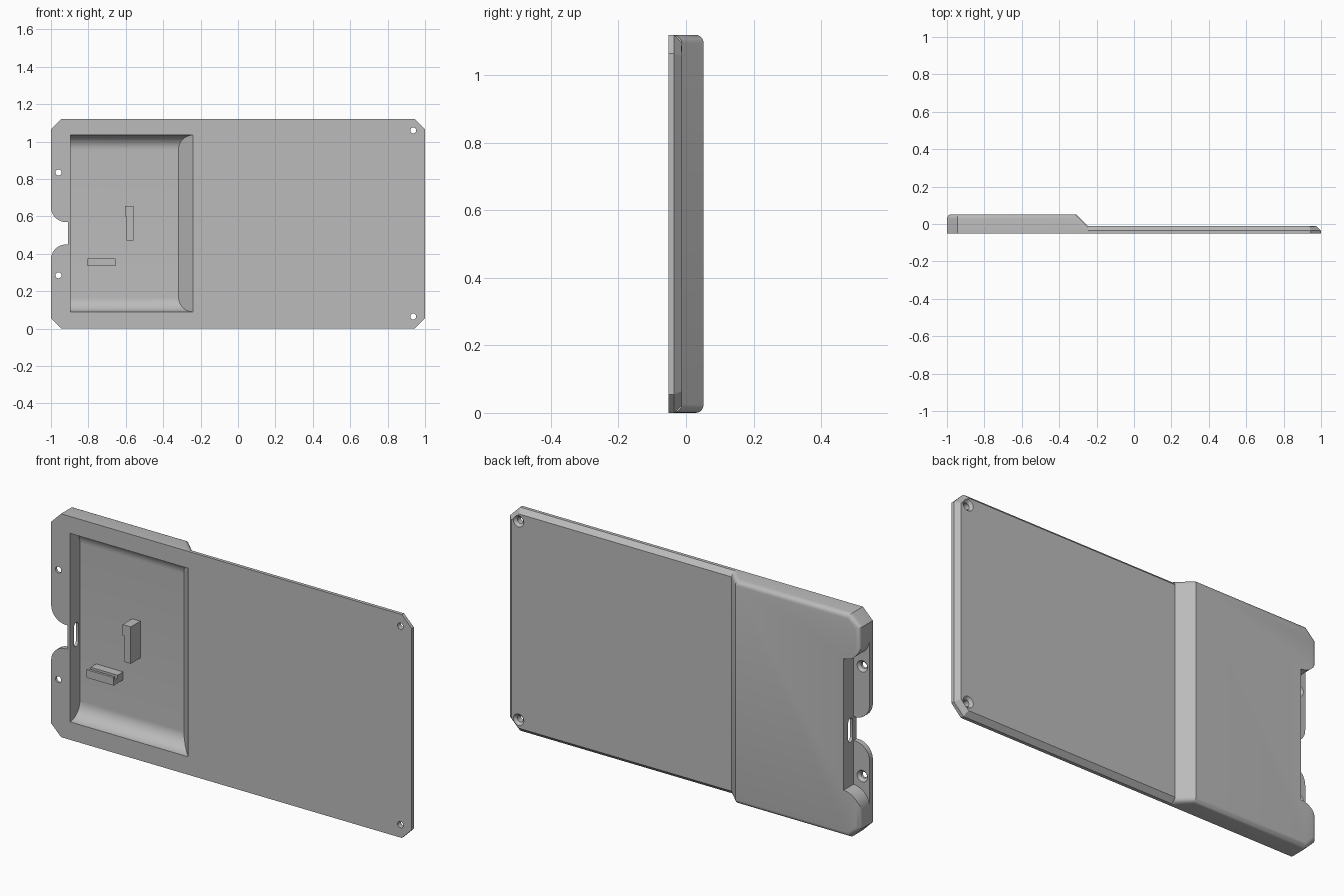
import bpy, bmesh, math
from mathutils import Matrix

if "Cube" in bpy.data.objects:
    bpy.data.objects.remove(bpy.data.objects["Cube"])

H = 1.12          # height
F, B = -0.052, 0.052   # front and back planes
THIN = -0.012     # back of thin plate
FLOOR = 0.026     # pocket floor
EAR = -0.026      # back of screw ears

grey = bpy.data.materials.new("grey plastic")
grey.diffuse_color = (0.5, 0.5, 0.5, 1)
grey.use_nodes = True
grey.node_tree.nodes["Principled BSDF"].inputs["Base Color"].default_value = grey.diffuse_color


def finish(name, bm):
    bmesh.ops.recalc_face_normals(bm, faces=bm.faces)
    me = bpy.data.meshes.new(name)
    bm.to_mesh(me)
    bm.free()
    me.materials.append(grey)
    ob = bpy.data.objects.new(name, me)
    bpy.context.collection.objects.link(ob)
    return ob


def prism_bm(pts, axis, lo, hi):
    """Extrude a 2D outline along an axis."""
    place = {"x": lambda a, b, c: (c, a, b),
             "y": lambda a, b, c: (a, c, b),
             "z": lambda a, b, c: (a, b, c)}[axis]
    bm = bmesh.new()
    rings = [[bm.verts.new(place(a, b, c)) for a, b in pts] for c in (lo, hi)]
    n = len(pts)
    bm.faces.new(rings[0])
    bm.faces.new(rings[1][::-1])
    for i in range(n):
        j = (i + 1) % n
        bm.faces.new((rings[0][i], rings[1][i], rings[1][j], rings[0][j]))
    bmesh.ops.recalc_face_normals(bm, faces=bm.faces)
    bm.normal_update()
    return bm


def prism(name, pts, axis, lo, hi):
    return finish(name, prism_bm(pts, axis, lo, hi))


def combine(target, tool, op):
    """Boolean a tool into the target, then remove the tool."""
    m = target.modifiers.new(op, "BOOLEAN")
    m.object, m.operation, m.solver = tool, op, "EXACT"
    bpy.context.view_layer.objects.active = target
    bpy.ops.object.modifier_apply(modifier=m.name)
    bpy.data.objects.remove(tool)


def near(a, b):
    return abs(a - b) < 1e-4


def arc(cx, cy, r, a0, a1, n=12):
    return [(cx + r * math.cos(math.radians(a0 + (a1 - a0) * i / n)),
             cy + r * math.sin(math.radians(a0 + (a1 - a0) * i / n))) for i in range(n + 1)]


# Thick housing: side profile with sloped end, clipped corners, rounded back edges
bm = prism_bm([(-1, F), (-.245, F), (-.245, THIN), (-.31, B), (-1, B)], "z", 0, H)
corner = [e for e in bm.edges if all(near(v.co.x, -1) for v in e.verts)
          and near(e.verts[0].co.z, e.verts[1].co.z)]
bmesh.ops.bevel(bm, geom=corner, offset=.055, segments=1, affect="EDGES")
rim = []
for e in bm.edges:
    a, b = (v.co for v in e.verts)
    back = near(a.y, B) and near(b.y, B) and not (near(a.x, -.31) and near(b.x, -.31))
    slope = {round(a.y, 3), round(b.y, 3)} == {THIN, B} and abs(a.x - b.x) > .01
    if back or slope:
        rim.append(e)
bmesh.ops.bevel(bm, geom=rim, offset=.024, segments=5, profile=.5, affect="EDGES")
tray = finish("tray_housing", bm)

# Thin plate with chamfered back edges
c = .055
bm = prism_bm([(-.3, 0), (1 - c, 0), (1, c), (1, H - c), (1 - c, H), (-.3, H)], "y", F, THIN)
rim = [e for e in bm.edges if all(near(v.co.y, THIN) for v in e.verts)
       and not all(near(v.co.x, -.3) for v in e.verts)]
bmesh.ops.bevel(bm, geom=rim, offset=.023, segments=1, affect="EDGES")
combine(tray, finish("thin_plate", bm), "UNION")

# Pocket open to the front: coved top and bottom, sloped right end
r = FLOOR - F
low = arc(F, .09 + r, r, -90, 0)
low = [(F - .02, .09)] + low
high = [(y, H + .005 - z) for y, z in reversed(low)]
bm = prism_bm(low + high, "x", -.895, -.24)
for v in bm.verts:
    if v.co.x > -.5:
        v.co.x = -.24 - (v.co.y - F)
combine(tray, finish("pocket_cutter", bm), "DIFFERENCE")


# Left-side recess behind the ears and notch between them, both with rounded lips
def side_cut(name, cx, cz, r, mid, y0):
    lower = [(-1.1, cz)] + arc(cx, cz, r, 180, 90)
    if cx < -.91:
        lower.append((-.91, cz + r))
    upper = [(x, 2 * mid - z) for x, z in reversed(lower)]
    combine(tray, prism(name, lower + upper, "y", y0, .1), "DIFFERENCE")


side_cut("recess_cutter", -.91, .14, .09, .56, EAR)
side_cut("notch_cutter", -.92, .37, .08, .51, -.1)

# Rounded cable slot through the thin side wall
s = .018
slot = arc(-.003, .57 - s, s, 0, 180, 8) + arc(-.003, .45 + s, s, 180, 360, 8)
combine(tray, prism("slot_cutter", slot, "x", -.93, -.88), "DIFFERENCE")

# Countersunk screw holes
for x, z, y in [(.937, .065, THIN), (.937, H - .06, THIN), (-.96, .285, EAR), (-.96, .835, EAR)]:
    for r1, r2, depth, yc in [(.016, .016, .2, 0), (.014, .030, .016, y - .007)]:
        bm = bmesh.new()
        bmesh.ops.create_cone(bm, cap_ends=True, segments=24, radius1=r1, radius2=r2, depth=depth,
                              matrix=Matrix.Translation((x, yc, z)) @ Matrix.Rotation(-math.pi / 2, 4, "X"))
        combine(tray, finish("screw_cutter", bm), "DIFFERENCE")

# Posts standing on the pocket floor: grooved ledge and upright with tab
back = FLOOR + .004
prism("grooved_ledge", [(back, .335), (-.05, .335), (-.05, .375), (-.037, .375), (-.037, .357),
                        (-.018, .357), (-.018, .375), (back, .375)], "x", -.805, -.655)
prism("upright_post", [(-.595, .47), (-.56, .47), (-.56, .655), (-.605, .655),
                       (-.605, .6), (-.595, .6)], "y", -.05, back)

# Smooth the rounded surfaces, keep hard edges
bpy.ops.object.select_all(action="DESELECT")
tray.select_set(True)
bpy.context.view_layer.objects.active = tray
bpy.ops.object.shade_smooth_by_angle(angle=math.radians(25))
